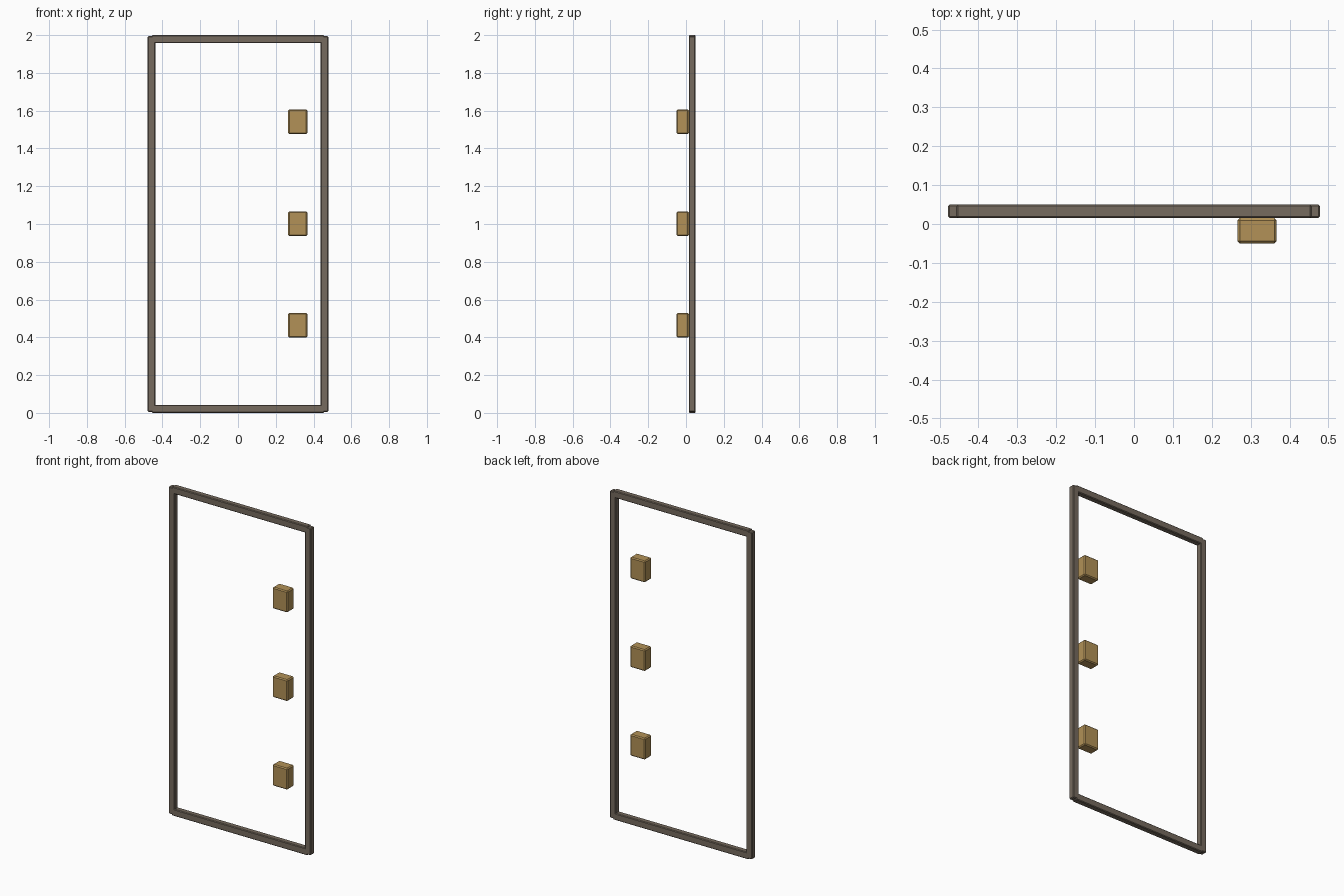
import bpy, bmesh

if "Cube" in bpy.data.objects:
    bpy.data.objects.remove(bpy.data.objects["Cube"])


def material(name, rgb):
    m = bpy.data.materials.new(name)
    m.diffuse_color = (*rgb, 1)
    m.use_nodes = True
    m.node_tree.nodes["Principled BSDF"].inputs["Base Color"].default_value = m.diffuse_color
    return m


bronze = material("dark bronze", (0.18, 0.145, 0.112))
brass = material("brass", (0.445, 0.285, 0.095))


def box(name, lo, hi, bevel, mat):
    """Bevelled box spanning two opposite corners."""
    size = [b - a for a, b in zip(lo, hi)]
    bm = bmesh.new()
    bmesh.ops.create_cube(bm, size=1)
    bmesh.ops.scale(bm, vec=size, verts=bm.verts)
    bmesh.ops.bevel(bm, geom=bm.edges[:], offset=bevel, segments=1,
                    affect='EDGES')
    mesh = bpy.data.meshes.new(name)
    bm.to_mesh(mesh)
    bm.free()
    mesh.materials.append(mat)
    obj = bpy.data.objects.new(name, mesh)
    obj.location = [(a + b) / 2 for a, b in zip(lo, hi)]
    bpy.context.collection.objects.link(obj)


Y0, Y1 = 0.015, 0.05      # frame depth
X0, X1 = 0.438, 0.478     # stile inner and outer edge

# Upright sides of the frame
box("left_stile", (-X1, Y0, 0.006), (-X0, Y1, 1.994), 0.004, bronze)
box("right_stile", (X0, Y0, 0.006), (X1, Y1, 1.994), 0.004, bronze)

# Cross rails, ending inside the stiles
for name, z in (("bottom_rail", 0.0), ("top_rail", 1.958)):
    box(name, (-0.456, Y0, z), (0.456, Y1, z + 0.042), 0.004, bronze)

# Hinge blocks in front of the frame plane
for name, z in (("lower", 0.464), ("middle", 1.002), ("upper", 1.541)):
    box(name + "_hinge_block", (0.266, -0.05, z - 0.065),
        (0.367, 0.015, z + 0.065), 0.006, brass)
